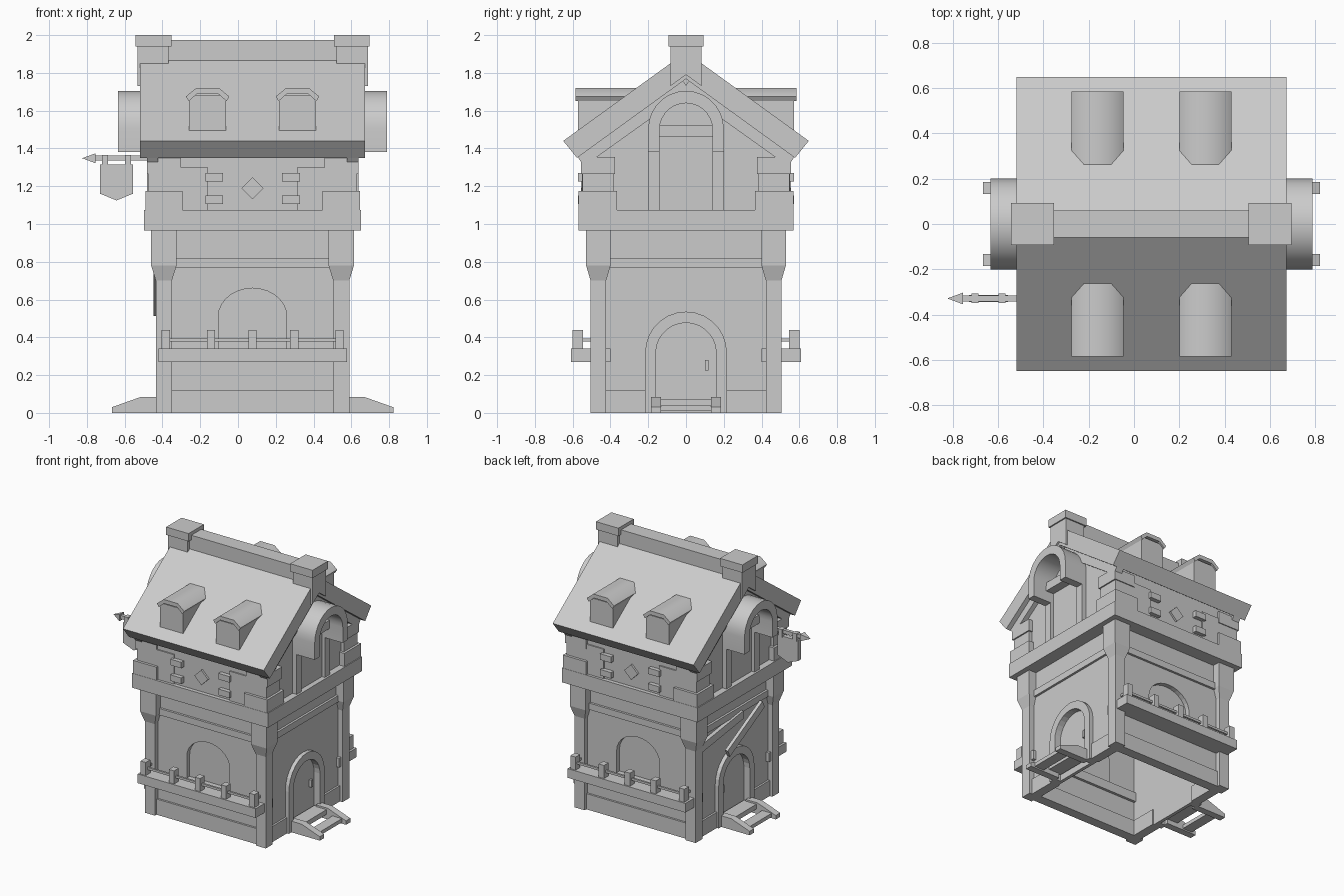
import bpy, bmesh
from math import sin, cos, pi
from mathutils import Vector

cube = bpy.data.objects.get("Cube")
if cube:
    bpy.data.objects.remove(cube)

CX = 0.077          # house centre line; the hanging sign offsets it
SIDES = (-1, 1)

grey = bpy.data.materials.new("plain_grey")
grey.use_nodes = True
GREY = (0.6, 0.6, 0.6, 1)
grey.diffuse_color = GREY
grey.node_tree.nodes["Principled BSDF"].inputs["Base Color"].default_value = GREY


def prism(name, pts, axis, a, b, smooth=False):
    """Extrude a 2D outline along an axis: x uses (y,z), y uses (x,z), z uses (x,y)."""
    place = {"x": lambda p, d: (d + CX, p[0], p[1]),
             "y": lambda p, d: (p[0] + CX, d, p[1]),
             "z": lambda p, d: (p[0] + CX, p[1], d)}[axis]
    bm = bmesh.new()
    ends = [[bm.verts.new(place(p, d)) for p in pts] for d in (a, b)]
    bm.faces.new(ends[0])
    bm.faces.new(ends[1][::-1])
    n = len(pts)
    for i in range(n):
        j = (i + 1) % n
        bm.faces.new((ends[0][i], ends[1][i], ends[1][j], ends[0][j]))
    bmesh.ops.recalc_face_normals(bm, faces=bm.faces)
    mesh = bpy.data.meshes.new(name)
    bm.to_mesh(mesh)
    bm.free()
    mesh.materials.append(grey)
    ob = bpy.data.objects.new(name, mesh)
    bpy.context.collection.objects.link(ob)
    if smooth:
        bpy.ops.object.select_all(action="DESELECT")
        ob.select_set(True)
        bpy.context.view_layer.objects.active = ob
        bpy.ops.object.shade_smooth_by_angle(angle=0.7)
    return ob


def box(name, x, y, z):
    return prism(name, [(x[0], y[0]), (x[1], y[0]), (x[1], y[1]), (x[0], y[1])], "z", *z)


def span(s, a, b):
    return (s * a, s * b)


def arch(w, base, spring, rise, n=14):
    arc = [(-w * cos(pi * i / n), spring + rise * sin(pi * i / n)) for i in range(n + 1)]
    return [(-w, base)] + arc + [(w, base)]


def ring(outer, inner):
    return outer + inner[::-1]


def plank(name, p, q, half, axis, a, b):
    p, q = Vector(p), Vector(q)
    n = (q - p).orthogonal().normalized() * half
    return prism(name, [p + n, q + n, q - n, p - n], axis, a, b)


# Flared corner posts
for sx in SIDES:
    for sy in SIDES:
        post = box("corner_post", span(sx, 0.427, 0.512), span(sy, 0.423, 0.505), (0, 0.70))
        bm = bmesh.new()
        bm.from_mesh(post.data)
        bm.normal_update()
        top = max(bm.faces, key=lambda f: f.calc_center_median().z)
        for z, grow in ((0.78, 1.58), (0.97, 1.0)):
            ext = bmesh.ops.extrude_face_region(bm, geom=[top])
            bmesh.ops.delete(bm, geom=[top], context="FACES_ONLY")
            top = next(g for g in ext["geom"] if isinstance(g, bmesh.types.BMFace))
            c = top.calc_center_median()
            for v in top.verts:
                v.co = ((v.co.x - c.x) * grow + c.x, (v.co.y - c.y) * grow + c.y, z)
        bmesh.ops.recalc_face_normals(bm, faces=bm.faces)
        bm.to_mesh(post.data)
        bm.free()

# Front and back walls, arched windows, balconies
for s in SIDES:
    outline = [(-0.44, 0.97), (-0.44, 0.30)] + arch(0.181, 0.30, 0.51, 0.15) + [(0.44, 0.30), (0.44, 0.97)]
    prism("lower_wall", outline, "y", *span(s, 0.42, 0.47))
    box("wall_base", (-0.44, 0.44), span(s, 0.42, 0.47), (0.10, 0.30))
    prism("window_panel", arch(0.20, 0.28, 0.51, 0.17), "y", *span(s, 0.41, 0.435))
    box("bottom_beam", (-0.44, 0.44), span(s, 0.41, 0.485), (0, 0.12))
    box("upper_beam", (-0.43, 0.43), span(s, 0.45, 0.487), (0.77, 0.82))
    box("balcony_floor", (-0.499, 0.499), span(s, 0.40, 0.61), (0.27, 0.34))
    for x in (-0.46, -0.22, 0, 0.22, 0.46):
        box("balcony_post", (x - 0.022, x + 0.022), span(s, 0.545, 0.60), (0.34, 0.44))
    box("balcony_rail", (-0.46, 0.46), span(s, 0.565, 0.58), (0.378, 0.395))
    for x in SIDES:
        box("balcony_side_rail", span(x, 0.453, 0.468), span(s, 0.47, 0.57), (0.378, 0.395))

# Side walls with arched doors and steps
for s in SIDES:
    outline = [(-0.44, 0.97), (-0.44, 0)] + arch(0.16, 0, 0.317, 0.16) + [(0.44, 0), (0.44, 0.97)]
    prism("side_wall", outline, "x", *span(s, 0.43, 0.475))
    prism("door_surround", ring(arch(0.216, 0, 0.32, 0.216), arch(0.16, 0, 0.317, 0.16)),
          "x", *span(s, 0.44, 0.505))
    prism("door", arch(0.165, 0, 0.317, 0.165), "x", *span(s, 0.43, 0.455))
    box("door_handle", span(s, 0.45, 0.475), (0.10, 0.12), (0.225, 0.28))
    box("side_upper_beam", span(s, 0.45, 0.492), (-0.42, 0.42), (0.77, 0.82))
    for sy in SIDES:
        box("side_bottom_beam", span(s, 0.42, 0.49), span(sy, 0.21, 0.43), (0, 0.12))
        prism("step_side", [(s * x, z) for x, z in
              ((0.49, 0), (0.49, 0.085), (0.59, 0.085), (0.745, 0.03), (0.745, 0))],
              "y", *span(sy, 0.132, 0.185))
    box("top_step", span(s, 0.47, 0.58), (-0.14, 0.14), (0.035, 0.072))
    box("low_step", span(s, 0.63, 0.71), (-0.14, 0.14), (0.01, 0.038))

# Loose boards over one door
plank("door_board", (0.43, 0.69), (-0.08, 0.76), 0.03, "x", -0.51, -0.48)
plank("door_board", (0.12, 0.54), (-0.30, 0.76), 0.03, "x", -0.525, -0.50)

# Overhanging floor band and upper storey
box("floor_band", (-0.575, 0.575), (-0.57, 0.57), (0.965, 1.075))
prism("upper_storey", [(-0.54, 1.07), (0.54, 1.07), (0.54, 1.40), (0, 1.79), (-0.54, 1.40)],
      "x", -0.525, 0.525)

# Corner stones: wide, narrow, wide
for sx in SIDES:
    for sy in SIDES:
        for z0, z1, ox, oy, ix, iy in ((1.075, 1.175, 0.568, 0.568, 0.37, 0.365),
                                       (1.175, 1.265, 0.550, 0.548, 0.38, 0.385),
                                       (1.265, 1.355, 0.560, 0.555, 0.38, 0.375)):
            box("corner_stone", span(sx, ix, ox), span(sy, iy, oy), (z0, z1))

# Plaster panels, small blocks and diamond on the upper front and back
for s in SIDES:
    for sx in SIDES:
        box("wall_panel", span(sx, 0.235, 0.38), span(s, 0.53, 0.55), (1.075, 1.30))
        for z in (1.105, 1.225):
            box("wall_block", span(sx, 0.157, 0.25), span(s, 0.53, 0.572), (z, z + 0.046))
    prism("wall_diamond", [(-0.058, 1.19), (0, 1.132), (0.058, 1.19), (0, 1.248)],
          "y", *span(s, 0.53, 0.555))

# Gable bays: hood, jambs, panel and crossbar
for s in SIDES:
    prism("gable_hood", ring(arch(0.20, 1.38, 1.505, 0.20), arch(0.14, 1.38, 1.50, 0.14)),
          "x", *span(s, 0.50, 0.712), smooth=True)
    for sy in SIDES:
        box("gable_jamb", span(s, 0.50, 0.56), span(sy, 0.14, 0.20), (1.075, 1.39))
        plank("gable_rafter", (0, 1.735), (sy * 0.56, 1.335), 0.035, "x", *span(s, 0.50, 0.56))
    prism("gable_panel", arch(0.145, 1.075, 1.50, 0.145), "x", *span(s, 0.50, 0.535))
    box("gable_crossbar", span(s, 0.52, 0.60), (-0.14, 0.14), (1.46, 1.525))

# Roof slab, ridge beam and chimneys
prism("roof", [(0, 1.91), (0.65, 1.44), (0.577, 1.35), (0, 1.768), (-0.577, 1.35), (-0.65, 1.44)],
      "x", -0.596, 0.596)
box("ridge_beam", (-0.45, 0.45), (-0.06, 0.06), (1.82, 1.975))
for s in SIDES:
    prism("chimney", [(-0.083, 1.94), (-0.083, 1.73), (0, 1.79), (0.083, 1.73), (0.083, 1.94)],
          "x", *span(s, 0.445, 0.61))
    box("chimney_cap", span(s, 0.43, 0.62), (-0.093, 0.093), (1.94, 2.0))

# Dormers with curved caps
for s in SIDES:
    for x in (-0.238, 0.238):
        box("dormer", (x - 0.098, x + 0.098), span(s, 0.25, 0.573), (1.45, 1.68))
        top = [(x + d, z) for d, z in ((-0.115, 1.675), (-0.06, 1.72), (0.06, 1.72), (0.115, 1.675))]
        low = [(x + d, z) for d, z in ((0.1, 1.65), (0.055, 1.69), (-0.055, 1.69), (-0.1, 1.65))]
        prism("dormer_cap", top + low, "y", *span(s, 0.22, 0.585), smooth=True)

# Hanging sign on an arrow rod
box("sign_rod", (-0.84, -0.52), (-0.342, -0.316), (1.335, 1.362))
arrow = prism("sign_arrow", [(-0.902, 1.348), (-0.832, 1.374), (-0.832, 1.322)], "y", -0.355, -0.303)
for v in arrow.data.vertices:
    if v.co.x < -0.81:
        v.co.y = -0.329
prism("sign_board", [(-0.807, 1.315), (-0.634, 1.315), (-0.634, 1.16), (-0.72, 1.125), (-0.807, 1.16)],
      "y", -0.345, -0.313)
for x in (-0.78, -0.66):
    box("sign_hanger", (x - 0.016, x + 0.016), (-0.35, -0.308), (1.305, 1.366))
